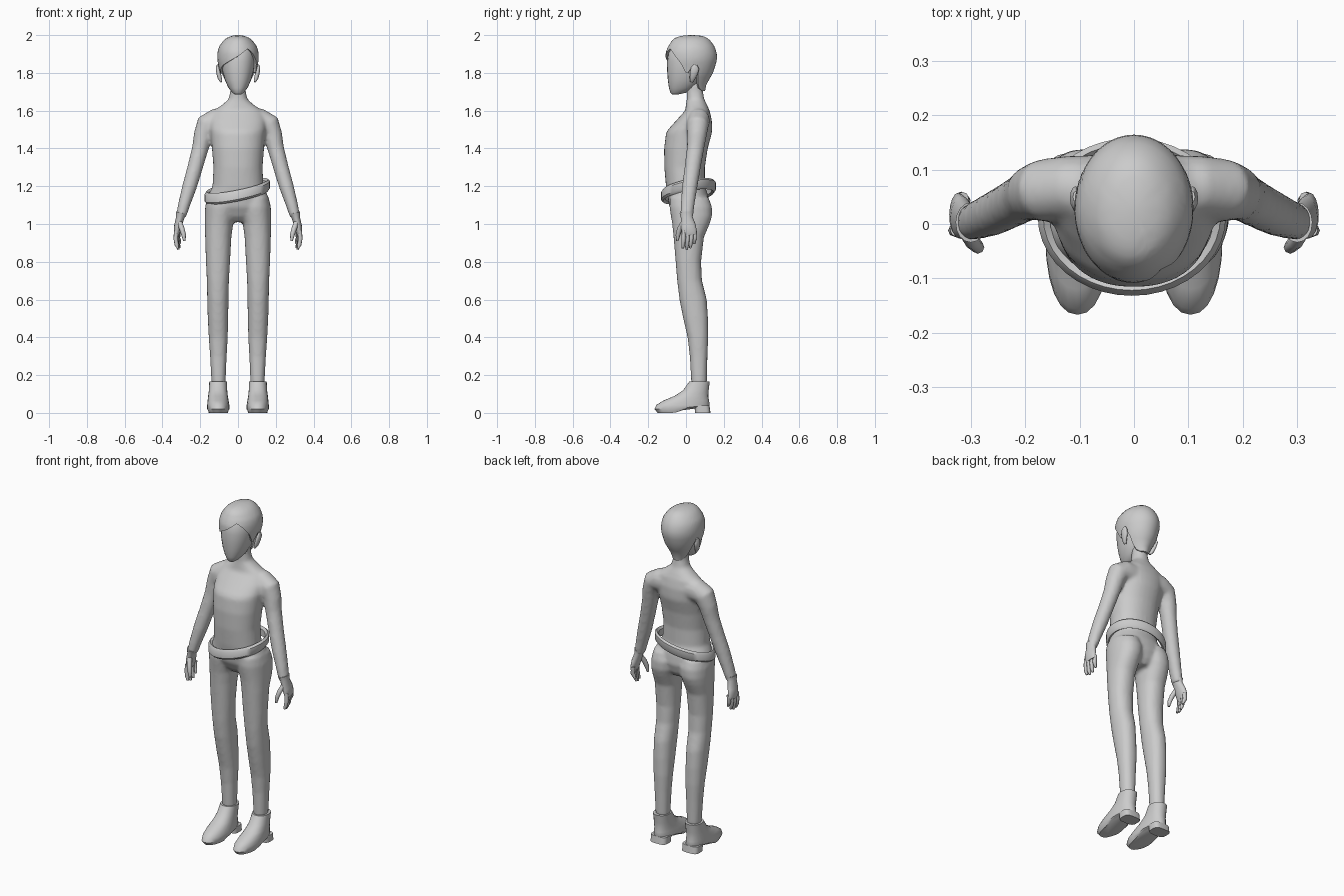
import bpy, bmesh, math
from mathutils import Vector

mat = bpy.data.materials.new("plain grey")
mat.diffuse_color = (0.6, 0.6, 0.6, 1)


def ring(bm, c, u, v, ru, rv, n, p=2.0):
    """Superellipse ring of vertices around c in the plane u, v."""
    out = []
    for i in range(n):
        a = 2 * math.pi * i / n
        cu, sv = math.cos(a), math.sin(a)
        cu = math.copysign(abs(cu) ** (2 / p), cu)
        sv = math.copysign(abs(sv) ** (2 / p), sv)
        out.append(bm.verts.new(c + u * ru * cu + v * rv * sv))
    return out


def skin(bm, rings):
    n = len(rings[0])
    for r, s in zip(rings, rings[1:]):
        for i in range(n):
            j = (i + 1) % n
            bm.faces.new((r[i], r[j], s[j], s[i]))
    bm.faces.new(rings[0][::-1])
    bm.faces.new(rings[-1])


def loft(bm, sections, n=24, p=2.2):
    """Stack of level rings: z, x0, x1, y0, y1."""
    X, Y = Vector((1, 0, 0)), Vector((0, 1, 0))
    skin(bm, [ring(bm, Vector(((a + b) / 2, (c + d) / 2, z)), X, Y,
                   (b - a) / 2, (d - c) / 2, n, p) for z, a, b, c, d in sections])


def tube(bm, pts, n=16):
    """Tube square to its path: x, y, z, side radius, depth radius."""
    cs = [Vector(q[:3]) for q in pts]
    rings = []
    for i, q in enumerate(pts):
        t = (cs[min(i + 1, len(cs) - 1)] - cs[max(i - 1, 0)]).normalized()
        v = Vector((0, 1, 0))
        v = (v - t * v.dot(t)).normalized()
        rings.append(ring(bm, cs[i], v.cross(t), v, q[3], q[4], n))
    skin(bm, rings)


def mirror(bm):
    geo = bmesh.ops.duplicate(bm, geom=bm.verts[:] + bm.edges[:] + bm.faces[:])["geom"]
    for e in geo:
        if isinstance(e, bmesh.types.BMVert):
            e.co.x = -e.co.x


def finish(name, bm, angle=40):
    bmesh.ops.recalc_face_normals(bm, faces=bm.faces[:])
    me = bpy.data.meshes.new(name)
    bm.to_mesh(me)
    bm.free()
    me.materials.append(mat)
    ob = bpy.data.objects.new(name, me)
    bpy.context.collection.objects.link(ob)
    bpy.ops.object.select_all(action='DESELECT')
    ob.select_set(True)
    bpy.context.view_layer.objects.active = ob
    bpy.ops.object.shade_smooth_by_angle(angle=math.radians(angle))
    return ob


def lerp(table, x):
    for a, b in zip(table, table[1:]):
        if x <= b[0]:
            k = max(0, (x - a[0]) / (b[0] - a[0]))
            return [p + (q - p) * k for p, q in zip(a[1:], b[1:])]
    return list(table[-1][1:])


# Body: legs and arms mirrored, then the torso, fused into one skin
bm = bmesh.new()
loft(bm, [(.15, .066, .14, .028, .11), (.3, .06, .148, .02, .114), (.4, .054, .155, .008, .118),
          (.5, .052, .16, -.015, .117), (.6, .05, .163, -.035, .11), (.7, .048, .165, -.047, .085),
          (.8, .042, .17, -.055, .08), (.93, .035, .174, -.066, .095), (1.0, .026, .176, -.073, .125),
          (1.04, .016, .176, -.08, .138), (1.09, .008, .174, -.088, .138), (1.14, .02, .163, -.085, .12)])
tube(bm, [(.06, .07, 1.545, .07, .058), (.12, .066, 1.545, .066, .06), (.165, .062, 1.525, .06, .058),
          (.185, .058, 1.47, .05, .052), (.2, .05, 1.4, .044, .046), (.227, .035, 1.3, .041, .043),
          (.256, .02, 1.2, .039, .041), (.286, .008, 1.1, .032, .037), (.302, .003, 1.04, .027, .034)])
mirror(bm)
loft(bm, [(z, -w, w, f, b) for z, w, f, b in (
    (1.01, .06, -.03, .09), (1.04, .12, -.06, .11), (1.09, .165, -.088, .125), (1.15, .158, -.098, .118),
    (1.2, .135, -.106, .1), (1.3, .13, -.115, .1), (1.4, .138, -.116, .115), (1.48, .145, -.106, .137),
    (1.5, .148, -.095, .138), (1.55, .15, -.05, .137), (1.6, .13, -.005, .125), (1.63, .085, 0, .112),
    (1.66, .05, .004, .097), (1.7, .041, .004, .09), (1.75, .04, .0, .09))], 32)
body = finish("body", bm)
rm = body.modifiers.new("fuse", 'REMESH')
rm.mode, rm.voxel_size, rm.use_smooth_shade = 'VOXEL', .01, True
sm = body.modifiers.new("soften", 'SMOOTH')
sm.factor, sm.iterations = .5, 4

# Hands: palm, four fingers and a thumb
bm = bmesh.new()
tube(bm, [(.3, .003, 1.06, .029, .037), (.306, .004, 1.035, .022, .031), (.318, .012, .99, .02, .04),
          (.324, .018, .955, .016, .04), (.325, .02, .94, .01, .036)])
for i in range(4):
    y = -.012 + i * .02
    x, tip = .33 - i * .004, .865 + (.006, 0, .008, .03)[i]
    tube(bm, [(x - .003, y, .965, .011, .011), (x, y, .925, .012, .0115),
              (x - .005, y - .003, tip + .02, .011, .01), (x - .012, y - .005, tip, .006, .006)], 8)
tube(bm, [(.31, -.012, 1.01, .014, .014), (.297, -.033, .975, .014, .014),
          (.287, -.043, .94, .012, .012), (.284, -.046, .91, .006, .006)], 8)
mirror(bm)
finish("hands", bm, 60)

# Shoes: upper with raised arch, plus heel block
bm = bmesh.new()
loft(bm, [(0, .053, .155, -.15, .115), (.02, .045, .163, -.167, .122), (.042, .046, .163, -.157, .125),
          (.065, .05, .161, -.12, .122), (.09, .054, .158, -.06, .118), (.12, .057, .154, -.015, .12),
          (.167, .058, .152, .018, .126), (.167, .066, .143, .028, .116)])
for v in bm.verts:
    lift = .03 * min(1, max(0, (v.co.y + .06) / .09))
    v.co.z = max(v.co.z, lift + .2 * v.co.z if v.co.z < .03 else 0)
loft(bm, [(0, .052, .156, .048, .13), (.04, .052, .156, .044, .124)], 24, 3.5)
mirror(bm)
finish("shoes", bm)

# Tilted belt with a rounded band section
bm = bmesh.new()
N, band = 40, [(-.012, -.02), (0, -.03), (.01, -.018), (.01, .018), (0, .03), (-.012, .02)]
rows = []
for i in range(N):
    a = 2 * math.pi * i / N
    row = []
    for dr, dz in band:
        x, y = (.163 + dr) * math.cos(a), (.135 + dr) * math.sin(a)
        row.append(bm.verts.new((x - .004, y + .013, 1.174 + .2 * x + .18 * y + dz)))
    rows.append(row)
for i in range(N):
    r, s = rows[i], rows[(i + 1) % N]
    for k in range(6):
        bm.faces.new((r[k], s[k], s[(k + 1) % 6], r[(k + 1) % 6]))
finish("belt", bm)

# Head with a plain tapered face
bm = bmesh.new()
loft(bm, [(z, -w, w, f, b) for z, w, f, b in (
    (1.685, .016, -.073, -.045), (1.695, .03, -.083, 0), (1.72, .05, -.09, .045), (1.76, .069, -.096, .08),
    (1.81, .083, -.1, .11), (1.86, .09, -.1, .13), (1.92, .088, -.092, .13), (1.96, .06, -.06, .1))])
finish("head", bm, 60)

# Ears
bm = bmesh.new()
tube(bm, [(.088, .03, 1.752, .005, .008), (.096, .034, 1.77, .011, .015), (.103, .042, 1.8, .012, .022),
          (.108, .048, 1.825, .01, .022), (.108, .05, 1.843, .004, .01)], 12)
mirror(bm)
finish("ears", bm, 60)

# Hair cap: its lower edge follows the parting, sideburns and nape
shape = [(1.7, .04, -.03, .1), (1.74, .065, -.07, .108), (1.8, .095, -.1, .143), (1.87, .11, -.109, .165),
         (1.91, .108, -.107, .162), (1.94, .1, -.094, .151), (1.97, .078, -.075, .13), (1.985, .06, -.058, .113),
         (1.996, .035, -.025, .085), (2.0, .008, .02, .04)]
hairline = [(-180, 1.705), (-140, 1.705), (-122, 1.72), (-112, 1.79), (-98, 1.85), (-90, 1.82), (-82, 1.79),
            (-65, 1.825), (-50, 1.84), (-25, 1.862), (0, 1.888), (20, 1.915), (30, 1.93), (45, 1.905),
            (65, 1.855), (82, 1.79), (90, 1.82), (98, 1.85), (112, 1.79), (122, 1.72), (140, 1.705), (180, 1.705)]
bm = bmesh.new()
N, L = 64, 14
rows = []
for k in range(-1, L + 1):
    row = []
    for i in range(N):
        deg = -180 + 360 * i / N
        a = math.radians(deg)
        e = lerp(hairline, deg)[0]
        t = max(k, 0) / L
        z = e + (2.0 - e) * (1 - (1 - t) ** 1.6)
        w, f, b = lerp(shape, z)
        s = .82 if k < 0 else 1
        row.append(bm.verts.new((w * s * math.sin(a), (f + b) / 2 - (b - f) / 2 * s * math.cos(a), z)))
    rows.append(row)
skin(bm, rows)
bm.faces.ensure_lookup_table()
bm.faces.remove(bm.faces[-2])
finish("hair", bm, 45)
